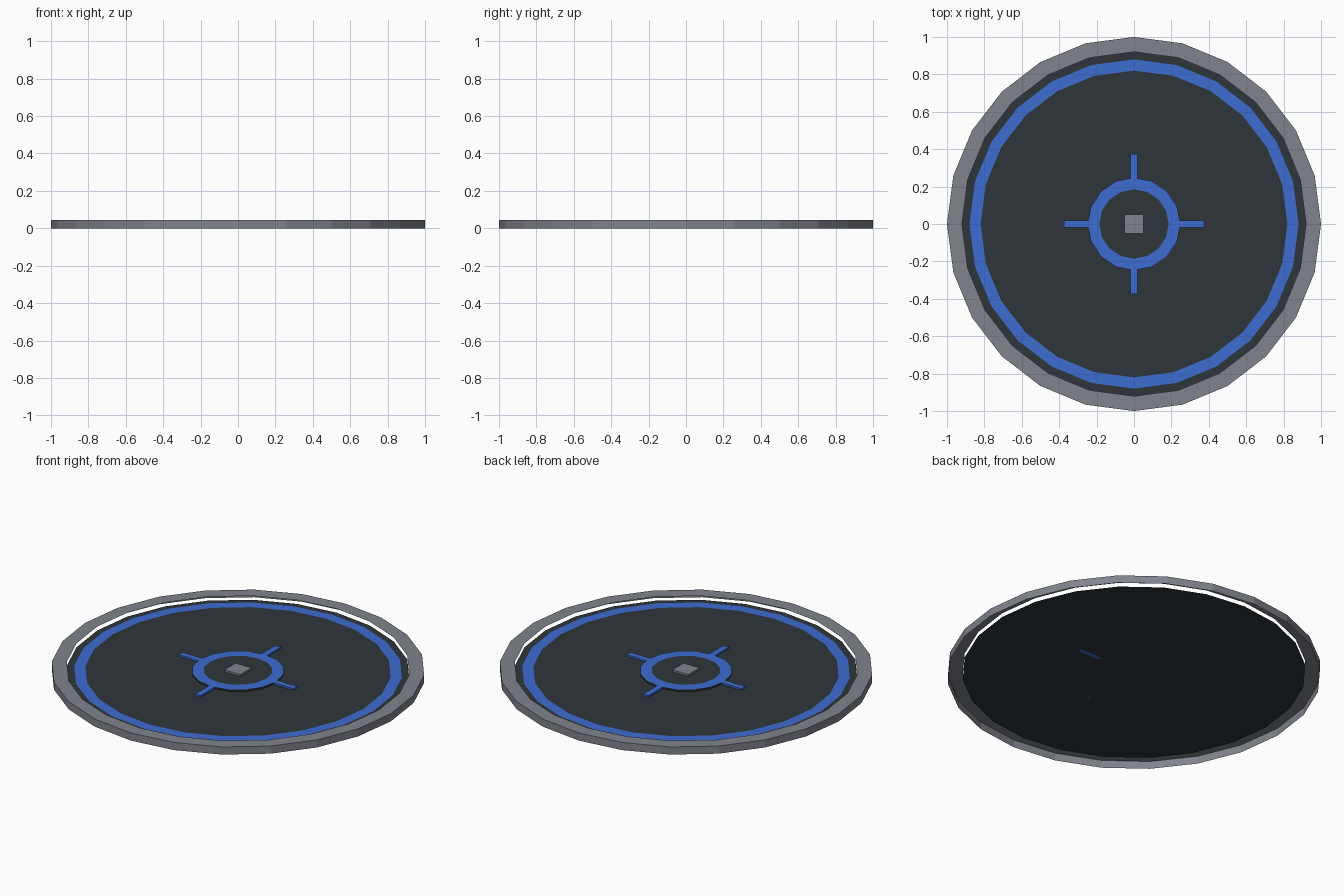
import bpy, bmesh, math

if "Cube" in bpy.data.objects:
    bpy.data.objects.remove(bpy.data.objects["Cube"], do_unlink=True)


def material(name, colour):
    mat = bpy.data.materials.new(name)
    mat.use_nodes = True
    mat.diffuse_color = (*colour, 1)
    mat.node_tree.nodes["Principled BSDF"].inputs["Base Color"].default_value = (*colour, 1)
    return mat


GREY = material("mid grey", (0.22, 0.23, 0.265))
DARK = material("dark slate", (0.027, 0.036, 0.042))
BLUE = material("bright blue", (0.048, 0.15, 0.63))


def finish(name, bm, mat):
    mesh = bpy.data.meshes.new(name)
    bm.to_mesh(mesh)
    bm.free()
    mesh.materials.append(mat)
    obj = bpy.data.objects.new(name, mesh)
    bpy.context.collection.objects.link(obj)
    return obj


def lathe(name, profile, sides, mat, capped=False):
    """Sweep (radius, height) points, listed from inside out, around z."""
    bm = bmesh.new()
    loops = []
    for r, z in profile:
        angles = [math.tau * i / sides for i in range(sides)]
        loops.append([bm.verts.new((r * math.cos(a), r * math.sin(a), z)) for a in angles])
    for a, b in zip(loops, loops[1:]):
        for i in range(sides):
            j = (i + 1) % sides
            bm.faces.new((a[i], b[i], b[j], a[j]))
    if capped:
        bm.faces.new(loops[0])
    return finish(name, bm, mat)


def block(name, x0, x1, half_width, z0, z1, mat, turn=0):
    bm = bmesh.new()
    bmesh.ops.create_cube(bm, size=1)
    for v in bm.verts:
        v.co.x = x1 if v.co.x > 0 else x0
        v.co.y *= 2 * half_width
        v.co.z = z1 if v.co.z > 0 else z0
    obj = finish(name, bm, mat)
    obj.rotation_euler.z = turn
    return obj


TOP, FLOOR, DAIS = 0.045, 0.022, 0.031

# Open-bottomed rim: flat top band and outer wall
lathe("rim", [(0.92, TOP), (1, TOP), (1, 0)], 24, GREY)

# Thin floor plate and its blue border stripe
lathe("floor", [(0.5, FLOOR), (0.92, FLOOR)], 24, DARK, capped=True)
lathe("border_stripe", [(0.82, FLOOR + 0.003), (0.88, FLOOR + 0.003)], 24, BLUE)

# Low central step with a blue ring on top
lathe("centre_step", [(0.18, DAIS), (0.248, DAIS), (0.248, FLOOR)], 16, DARK, capped=True)
lathe("centre_ring", [(0.185, DAIS + 0.002), (0.248, DAIS + 0.002)], 16, BLUE)

# Four cross marks pointing outward
for i, side in enumerate(("left", "back", "right", "front")):
    block(f"{side}_mark", 0.235, 0.375, 0.018, FLOOR, DAIS + 0.001, BLUE, i * math.pi / 2)

# Small square stud in the middle
block("centre_stud", -0.052, 0.052, 0.052, DAIS, 0.042, GREY)
